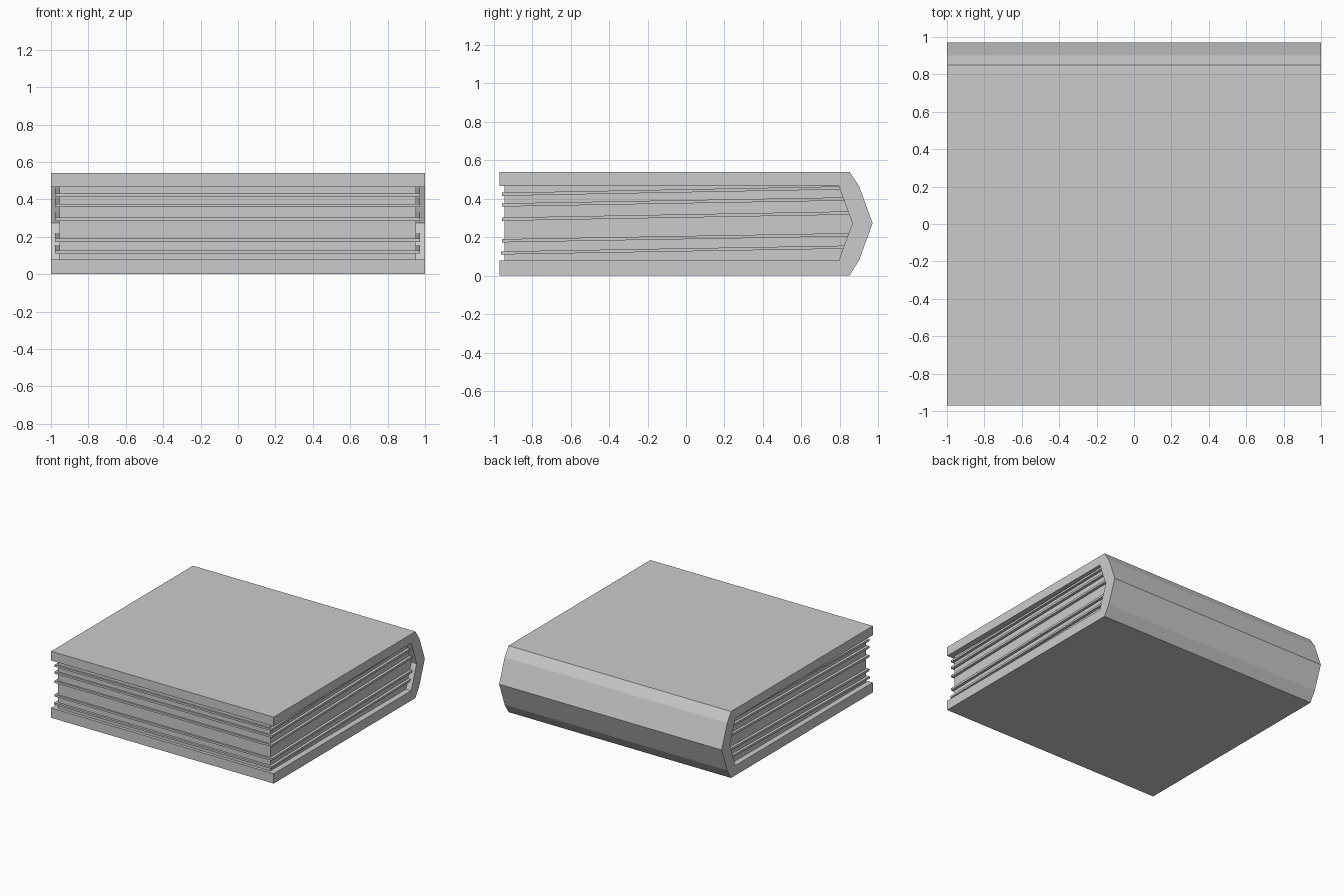
import bpy, bmesh

if "Cube" in bpy.data.objects:
    bpy.data.objects.remove(bpy.data.objects["Cube"])


def extrude_profile(name, profile, x0, x1):
    """Extrude a closed (y, z) outline along x."""
    bm = bmesh.new()
    face = bm.faces.new([bm.verts.new((x0, y, z)) for y, z in profile])
    ext = bmesh.ops.extrude_face_region(bm, geom=[face])
    verts = [g for g in ext["geom"] if isinstance(g, bmesh.types.BMVert)]
    bmesh.ops.translate(bm, verts=verts, vec=(x1 - x0, 0, 0))
    bmesh.ops.recalc_face_normals(bm, faces=bm.faces)
    mesh = bpy.data.meshes.new(name)
    bm.to_mesh(mesh)
    bm.free()
    obj = bpy.data.objects.new(name, mesh)
    bpy.context.collection.objects.link(obj)
    return obj


# Book dimensions
FRONT, HEIGHT = -0.97, 0.54
Z_LOW, Z_MID, Z_HIGH = 0.08, 0.273, 0.465

# Cover: two boards joined by a faceted spine
spine_outer = [(0.85, 0), (0.90, Z_LOW), (0.97, Z_MID), (0.90, Z_HIGH), (0.85, HEIGHT)]
spine_inner = [(0.795, Z_HIGH), (0.865, Z_MID), (0.795, Z_LOW)]
cover = [(FRONT, 0)] + spine_outer + [(FRONT, HEIGHT), (FRONT, Z_HIGH)]
cover += spine_inner + [(FRONT, Z_LOW)]
extrude_profile("cover", cover, -1, 1)

# Page block, set back from the cover edges
block = [(-0.945, Z_LOW)] + spine_inner[::-1] + [(-0.945, Z_HIGH)]
extrude_profile("page_block", block, -0.955, 0.952)

# Loose sheets: front y, front top z, back y, back top z, thickness
sheets = [
    (-0.957, 0.431, 0.800, 0.464, 0.016),
    (-0.957, 0.376, 0.825, 0.407, 0.017),
    (-0.957, 0.302, 0.850, 0.334, 0.017),
    (-0.957, 0.190, 0.850, 0.221, 0.017),
    (-0.963, 0.126, 0.825, 0.156, 0.016),
]
for i, (y0, z0, y1, z1, t) in enumerate(sheets, 1):
    outline = [(y0, z0 - t), (y1, z1 - t), (y1, z1), (y0, z0)]
    extrude_profile(f"loose_sheet_{i}", outline, -0.978, 0.974)
